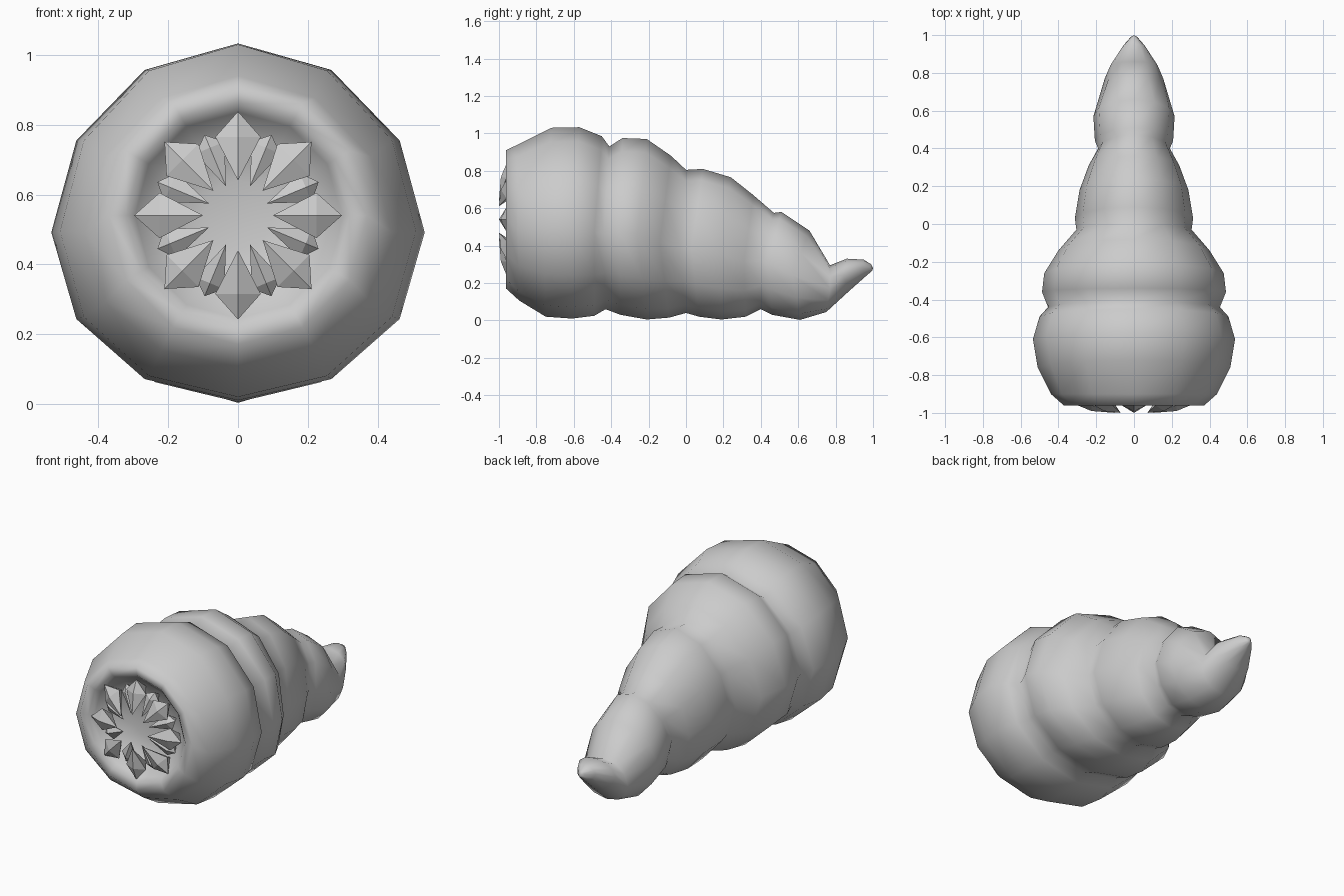
import bpy, bmesh, math

if "Cube" in bpy.data.objects:
    bpy.data.objects.remove(bpy.data.objects["Cube"])

hide = bpy.data.materials.new("pale_grey")
hide.diffuse_color = (0.6, 0.6, 0.6, 1)
hide.use_nodes = True
hide.node_tree.nodes["Principled BSDF"].inputs["Base Color"].default_value = hide.diffuse_color
SIDES = 12
MOUTH_Z = 0.54


def add_object(name, bm, smooth):
    bmesh.ops.recalc_face_normals(bm, faces=bm.faces)
    for f in bm.faces:
        f.smooth = smooth
    me = bpy.data.meshes.new(name)
    bm.to_mesh(me)
    bm.free()
    me.materials.append(hide)
    ob = bpy.data.objects.new(name, me)
    bpy.context.collection.objects.link(ob)
    return ob


def ring(bm, half_w, side_y, bot, top, drop=0.03):
    """Tilted oval ring; bot and top are (y, z) of its lowest and highest points."""
    verts = []
    mid, half = (bot[1] + top[1]) / 2, (top[1] - bot[1]) / 2
    for i in range(SIDES):
        a = 2 * math.pi * i / SIDES
        s, c = math.sin(a), math.cos(a)
        end = top[0] if c > 0 else bot[0]
        verts.append(bm.verts.new((half_w * s, side_y + (end - side_y) * abs(c),
                                   mid + half * c - drop * s * s)))
    return verts


# Segmented body: mouth funnel, four swollen segments, upturned tail
bm = bmesh.new()
rings = [ring(bm, r, y, (y, MOUTH_Z - r), (y, MOUTH_Z + r), 0)
         for r, y in ((0.10, -0.84), (0.24, -0.87), (0.295, -0.93), (0.32, -0.955), (0.37, -0.962))]
profile = [
    (0.44, -0.90, (-0.89, 0.105), (-0.90, 0.94)),
    (0.51, -0.76, (-0.75, 0.02), (-0.72, 1.03)),
    (0.535, -0.61, (-0.61, 0.01), (-0.57, 1.033)),
    (0.50, -0.49, (-0.49, 0.025), (-0.45, 0.985)),
    (0.455, -0.44, (-0.43, 0.06), (-0.41, 0.93)),
    (0.487, -0.36, (-0.35, 0.03), (-0.34, 0.975)),
    (0.475, -0.26, (-0.21, 0.005), (-0.21, 0.97)),
    (0.40, -0.14, (-0.09, 0.015), (-0.08, 0.88)),
    (0.305, -0.03, (0.0, 0.04), (0.0, 0.805)),
    (0.313, 0.03, (0.07, 0.02), (0.09, 0.81)),
    (0.288, 0.18, (0.19, 0.005), (0.24, 0.765)),
    (0.24, 0.31, (0.32, 0.02), (0.36, 0.67)),
    (0.19, 0.40, (0.40, 0.06), (0.47, 0.575)),
    (0.207, 0.44, (0.46, 0.03), (0.51, 0.58)),
    (0.215, 0.57, (0.61, 0.003), (0.66, 0.48)),
    (0.155, 0.77, (0.75, 0.045), (0.77, 0.295)),
    (0.125, 0.84, (0.87, 0.155), (0.86, 0.33)),
    (0.06, 0.94, (0.96, 0.235), (0.95, 0.325)),
    (0.02, 0.985, (0.995, 0.265), (0.99, 0.30)),
]
for i, (w, sy, bot, top) in enumerate(profile):
    rings.append(ring(bm, w, sy, bot, top, 0.03 if i < 12 else 0))
for a, b in zip(rings, rings[1:]):
    for i in range(SIDES):
        j = (i + 1) % SIDES
        bm.faces.new((a[i], a[j], b[j], b[i]))
for loop, point in ((rings[0], (0, -0.84, MOUTH_Z)), (rings[-1], (0, 1.0, 0.28))):
    centre = bm.verts.new(point)
    for i in range(SIDES):
        bm.faces.new((loop[i], loop[(i + 1) % SIDES], centre))
add_object("body", bm, True)


def teeth(name, count, offset, outer, shoulder, inner, half_w, front, depth):
    """Circle of ridged fangs leaning in towards the mouth centre."""
    bm = bmesh.new()
    for k in range(count):
        a = 2 * math.pi * (k + offset) / count
        c, s = math.cos(a), math.sin(a)

        def v(r, t, y):
            return bm.verts.new((r * c - t * s, y, MOUTH_Z + r * s + t * c))
        tip = v(inner, 0, front)
        out = v(outer, 0, front + 0.04)
        ridge = v(shoulder, 0, front + 0.01)
        left = v(shoulder, half_w, front + 0.04)
        right = v(shoulder, -half_w, front + 0.04)
        back = v(shoulder, 0, front + depth)
        for side in (left, right):
            bm.faces.new((tip, ridge, side))
            bm.faces.new((ridge, out, side))
            bm.faces.new((out, back, side))
            bm.faces.new((back, tip, side))
    add_object(name, bm, False)


teeth("large_teeth", 8, 0, 0.298, 0.225, 0.10, 0.065, -1.0, 0.13)
teeth("small_teeth", 8, 0.5, 0.25, 0.21, 0.09, 0.045, -0.96, 0.10)
